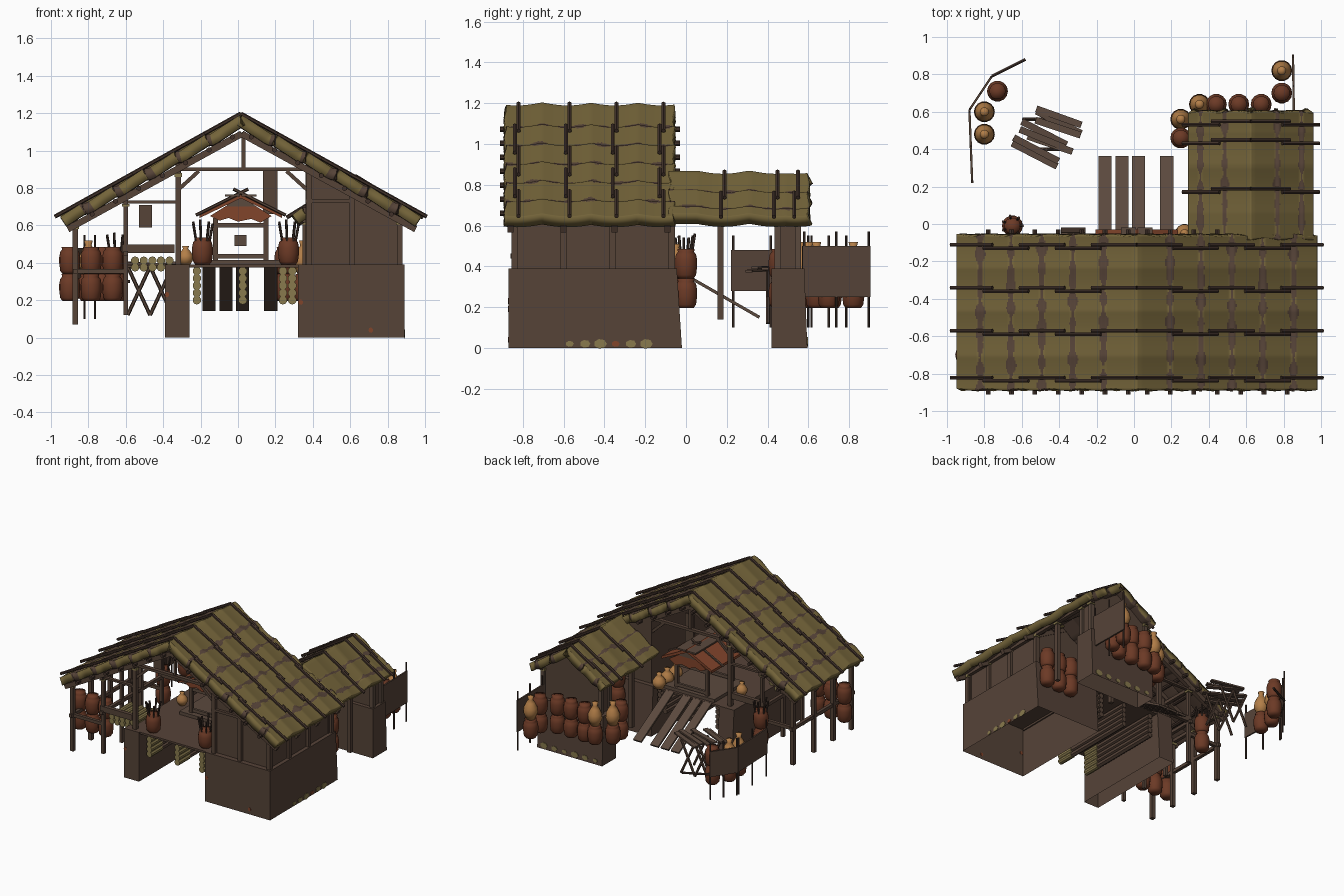
import bpy, math, random
from mathutils import Vector

if "Cube" in bpy.data.objects:
    bpy.data.objects.remove(bpy.data.objects["Cube"])
random.seed(4)

def material(name, c):
    m = bpy.data.materials.new(name)
    m.diffuse_color = (*c, 1)
    m.use_nodes = True
    m.node_tree.nodes["Principled BSDF"].inputs["Base Color"].default_value = m.diffuse_color
    return m
THATCH = material("olive thatch", (0.175, 0.128, 0.042))
WOOD = material("brown wood", (0.092, 0.056, 0.039))
DARK = material("dark stick", (0.052, 0.031, 0.023))
PLANK = material("plank brown", (0.105, 0.067, 0.048))
CLAY = material("red clay", (0.15, 0.042, 0.019))
GOLD = material("golden clay", (0.45, 0.21, 0.065))
RUST = material("rust orange", (0.22, 0.058, 0.024))
LOG = material("pale log", (0.25, 0.195, 0.075))

def mesh(name, verts, faces, *mats, smooth=False):
    me = bpy.data.meshes.new(name)
    me.from_pydata([tuple(v) for v in verts], [], faces)
    for m in mats:
        me.materials.append(m)
    if smooth:
        for p in me.polygons:
            p.use_smooth = True
    ob = bpy.data.objects.new(name, me)
    bpy.context.collection.objects.link(ob)
    return ob

def prism(name, pts, y0, y1, mat):
    n = len(pts)
    v = [(x, y, z) for y in (y0, y1) for x, z in pts]
    f = [tuple(range(n)), tuple(range(2*n-1, n-1, -1))]
    f += [(i, n+i, n+(i+1) % n, (i+1) % n) for i in range(n)]
    return mesh(name, v, f, mat)

def box(name, x0, x1, y0, y1, z0, z1, mat, taper=0, bottom=True):
    v = [(x, y + (taper if k == 0 and y == y1 else 0), z) for k, z in enumerate((z0, z1))
         for x, y in ((x0, y0), (x1, y0), (x1, y1), (x0, y1))]
    f = [(4, 5, 6, 7)] + [(i, (i+1) % 4, 4+(i+1) % 4, 4+i) for i in range(4)]
    if bottom:
        f.append((3, 2, 1, 0))
    return mesh(name, v, f, mat)

def beam(name, p, q, w, h, mat, n=4):
    # bar from p to q with a rectangular (n=4) or round section
    p, q = Vector(p), Vector(q)
    d = (q-p).normalized()
    side = d.cross(Vector((0, 0, 1)))
    side = Vector((1, 0, 0)) if side.length < 0.01 else side.normalized()
    up = side.cross(d)
    k = math.sqrt(2) if n == 4 else 1
    ring = [side*(w/2*k*math.cos(a)) + up*(h/2*k*math.sin(a)) for a in (2*math.pi*(i+0.5)/n for i in range(n))]
    v = [p+r for r in ring] + [q+r for r in ring]
    f = [tuple(range(n-1, -1, -1)), tuple(range(n, 2*n))]
    f += [(i, (i+1) % n, n+(i+1) % n, n+i) for i in range(n)]
    return mesh(name, v, f, mat)

def stick(name, p, q, r, mat=DARK, n=6):
    return beam(name, p, q, 2*r, 2*r, mat, n)

JAR = ((0.0, 0), (0.68, 0), (0.9, 0.12), (1, 0.4), (1, 0.62), (0.9, 0.82), (0.72, 0.9), (0.78, 1), (0.0, 1))
GOURD = ((0.0, 0), (0.6, 0), (1, 0.3), (0.95, 0.5), (0.6, 0.72), (0.32, 0.85), (0.45, 1), (0.0, 1))

def pot(x, y, z, h=0.145, r=0.056, mat=CLAY, prof=JAR, name="clay_pot", n=14):
    v = [(x+r*a*math.cos(2*math.pi*i/n), y+r*a*math.sin(2*math.pi*i/n), z+h*b) for a, b in prof for i in range(n)]
    f = [(j*n+i, j*n+(i+1) % n, (j+1)*n+(i+1) % n, (j+1)*n+i) for j in range(len(prof)-1) for i in range(n)]
    mesh(name, v, f, mat, smooth=True)

def gold(x, y, z, h=0.12, r=0.042):
    pot(x, y, z, h, r, GOLD, GOURD, "golden_gourd")

def pot_stack(x, y, gilded=False, z=0.195):
    pot(x, y, z)
    if gilded:
        gold(x, y, z+0.145, 0.18, 0.053)
    else:
        pot(x, y, z+0.145)

def stick_bundle(x, y, z):
    for i in range(7):
        a = i*0.9
        stick("bundle_stick", (x+0.02*math.cos(a), y+0.02*math.sin(a), z),
              (x+0.055*math.cos(a), y+0.055*math.sin(a), z+0.19+0.01*(i % 3)), 0.007)

def roof(name, xc, half, zr, drop, y0, y1, strip, rows, segs):
    # stepped thatch courses: each flat brown tread meets the olive course below it
    nx, ny = int(half/strip*50), 90
    def height(x, y):
        s = abs(x-xc)
        t = (s/strip) % 1
        lift = drop/half*strip*0.16
        step = lift*(t/0.16 if t < 0.16 and s > strip else 1-max(t-0.16, 0)/0.84)
        near = min(abs(y-r) for r in rows)
        return zr - drop*s/half + step - 0.014*math.cos(min(near/0.12, 1)*math.pi/2)
    v = []
    for j in range(ny+1):
        for i in range(nx+1):
            x = xc - half + 2*half*i/nx
            y = y0 + (y1-y0)*j/ny
            edge = 0.006*math.sin(38*x) if j in (0, ny) else 0
            v.append((x, y+edge, height(x, y)))
    w = nx+1
    f = [(j*w+i, j*w+i+1, (j+1)*w+i+1, (j+1)*w+i) for j in range(ny) for i in range(nx)]
    ob = mesh(name, v, f, THATCH, WOOD, WOOD)
    for p in ob.data.polygons:
        s = abs(p.center.x-xc)/strip
        y, k = p.center.y, int(s+0.25)
        width = 0.1 + 0.06*math.sin(y*13+k*2.1)*math.sin(y*29+k*5) + 0.03*math.sin(y*61+k)
        p.material_index = int(k > 0 and abs(s-k-0.08) < width)
        p.use_smooth = True
    m = ob.modifiers.new("thickness", 'SOLIDIFY')
    m.thickness, m.offset, m.material_offset = 0.06, -1, 1
    # overlapping binding sticks down each slope
    for y in rows:
        for sg in (-1, 1):
            for k in range(segs):
                a, b = half*k/segs, min(half*(k+1.25)/segs, half+0.03)
                o = 0.009*(-1)**k
                stick("roof_binding_stick", (xc+sg*a, y+o, zr-drop*a/half+0.01),
                      (xc+sg*b, y+o, zr-drop*b/half+0.01), 0.011)

ROWS = (-0.83, -0.58, -0.35, -0.12)
roof("main_roof_thatch", 0.015, 0.965, 1.188, 0.535, -0.885, -0.06, 0.165, ROWS, 5)
roof("annex_roof_thatch", 0.625, 0.335, 0.855, 0.205, -0.08, 0.6, 0.13, (0.18, 0.44, 0.54), 2)

# roof purlins and rafters
for sg in (-1, 1):
    for k in range(7):
        s = 0.05 + k*0.125
        z = 1.1 - 0.55*s
        stick("purlin", (0.02+sg*s, -0.912, z), (0.02+sg*s, -0.03, z), 0.014)
    for y in (-0.86, -0.6, -0.35, -0.09):
        beam("rafter", (0.02, y, 1.09), (0.02+sg*0.93, y, 0.58), 0.03, 0.035, WOOD)

# plinths, hollow below
box("right_plinth", 0.32, 0.89, -0.87, -0.045, 0, 0.39, WOOD, 0.025, False)
box("left_plinth", -0.39, -0.26, -0.87, -0.045, 0, 0.39, WOOD, 0.025, False)
box("annex_plinth", 0.32, 0.89, 0.42, 0.58, 0, 0.39, WOOD, 0.015, False)
box("centre_deck", -0.27, 0.33, -0.86, -0.05, 0.375, 0.39, WOOD)

# moss and rust spots near the ground
for i in range(6):
    y = -0.57 + i*0.075
    r = 0.02 + 0.006*(i % 3)
    beam("moss_spot", (0.889, y, 0.02), (0.894, y, 0.02), 2*r, 1.5*r, RUST if i == 3 else LOG, 7)
    x = 0.38 + i*0.09
    beam("annex_moss_spot", (x, 0.594, 0.03), (x, 0.598, 0.03), 2*r, 1.5*r, LOG, 7)
for x, z in ((0.71, 0.04), (0.335, 0.19), (-0.38, 0.23)):
    beam("rust_spot", (x, -0.873, z), (x, -0.868, z), 0.025, 0.03, RUST, 7)

# right room walls and frame
wall = [(0.36, 0.39), (0.865, 0.39), (0.865, 0.66), (0.36, 0.93)]
prism("room_front_wall", wall, -0.83, -0.81, WOOD)
prism("room_back_wall", wall, -0.1, -0.08, WOOD)
box("room_side_wall", 0.845, 0.86, -0.83, -0.08, 0.39, 0.64, WOOD)
box("room_inner_wall", 0.36, 0.375, -0.83, -0.08, 0.39, 0.88, WOOD)
for y in (-0.84, -0.6, -0.36, -0.07):
    beam("side_post", (0.865, y, 0.39), (0.865, y, 0.62), 0.03, 0.03, WOOD)
    box("thatch_tie", 0.845, 0.887, y-0.02, y+0.02, 0.605, 0.625, LOG)
beam("side_sill", (0.87, -0.86, 0.63), (0.87, 0.58, 0.63), 0.03, 0.03, WOOD)
for x, z in ((0.38, 0.89), (0.61, 0.8)):
    beam("room_front_post", (x, -0.84, 0.39), (x, -0.84, z), 0.03, 0.03, WOOD)
beam("room_upper_rail", (0.36, -0.84, 0.73), (0.62, -0.84, 0.73), 0.02, 0.02, WOOD)

# open hall frames and left lean-to
for y in (-0.83, -0.1):
    beam("tie_beam", (-0.34, y, 0.9), (0.4, y, 0.9), 0.03, 0.02, WOOD)
    beam("king_post", (0.03, y, 0.9), (0.03, y, 1.1), 0.02, 0.02, WOOD)
    beam("lean_to_beam", (-0.62, y, 0.725), (-0.32, y, 0.725), 0.025, 0.015, WOOD)
    for sg, x in ((1, -0.32), (-1, 0.37)):
        beam("knee_brace", (x, y, 0.79), (x+sg*0.11, y, 0.89), 0.02, 0.02, WOOD)
    beam("lean_to_rail", (-0.88, y, 0.355), (-0.6, y, 0.355), 0.025, 0.025, WOOD)
    beam("lean_to_top_rail", (-0.62, y, 0.475), (-0.34, y, 0.475), 0.03, 0.045, WOOD)
    box("post_tie", -0.34, -0.3, y-0.02, y+0.02, 0.86, 0.88, LOG)
    box("middle_post_tie", -0.62, -0.58, y-0.02, y+0.02, 0.7, 0.715, LOG)
for y in (-0.83, -0.6, -0.36, -0.1):
    beam("outer_post", (-0.87, y, 0.07), (-0.87, y, 0.66), 0.03, 0.03, WOOD)
    beam("middle_post", (-0.6, y, 0.12), (-0.6, y, 0.78), 0.024, 0.024, WOOD)
    if y in (-0.83, -0.1):
        beam("hall_post", (-0.32, y, 0.39), (-0.32, y, 0.96), 0.03, 0.03, WOOD)
    box("outer_post_tie", -0.89, -0.85, y-0.02, y+0.02, 0.58, 0.6, LOG)
for x, z in ((-0.87, 0.355), (-0.87, 0.61), (-0.6, 0.725), (-0.6, 0.45), (-0.32, 0.89)):
    beam("long_rail", (x, -0.86, z), (x, -0.07, z), 0.025, 0.025, WOOD)
for i in range(5):
    for z in (0.375, 0.412):
        stick("stored_log", (-0.55+i*0.046, -0.8, z), (-0.55+i*0.046, -0.55, z), 0.022, LOG, 10)

# logs stacked under the deck, pale front ends
for x in (-0.22, 0.025, 0.24, 0.29):
    for k in range(5):
        z = 0.2+k*0.039
        stick("deck_log_end", (x, -0.8, z), (x, -0.66, z), 0.023, LOG, 10)
        stick("deck_log", (x, -0.66, z), (x, -0.08, z), 0.021, WOOD)

# rear ramp planks
for x in (-0.155, -0.065, 0.025, 0.175):
    beam("ramp_plank", (x, -0.05, 0.385), (x, 0.36, 0.15), 0.07, 0.015, PLANK)

# hanging boards
box("hanging_board", 0.135, 0.21, -0.3, -0.288, 0.66, 0.91, WOOD)
box("hanging_board", -0.53, -0.46, -0.3, -0.288, 0.59, 0.71, WOOD)

# small shrine on the deck
box("shrine_table", -0.2, 0.24, -0.45, -0.07, 0.39, 0.415, PLANK)
for y in (-0.41, -0.1):
    for x in (-0.12, 0.15):
        beam("shrine_post", (x, y, 0.41), (x, y, 0.64), 0.025, 0.025, WOOD)
    for z in (0.435, 0.6):
        beam("shrine_rail", (-0.12, y, z), (0.15, y, z), 0.02, 0.025, PLANK)
    for sg in (-1, 1):
        stick("shrine_crossed_stick", (0.015+sg*0.24, y-0.05, 0.655), (0.015-sg*0.04, y-0.05, 0.795), 0.009, WOOD)
box("shrine_plaque", -0.02, 0.045, -0.27, -0.26, 0.49, 0.55, PLANK)
for sg in (-1, 1):
    prism("shrine_roof", [(0.015, 0.77), (0.015+sg*0.22, 0.66), (0.015+sg*0.22, 0.64), (0.015, 0.745)], -0.46, -0.03, RUST)
    beam("shrine_ridge_board", (0.015+sg*0.045, -0.47, 0.76), (0.015+sg*0.045, -0.02, 0.76), 0.08, 0.012, PLANK)
skirt = [(-0.15, 0.65), (-0.1, 0.625), (-0.05, 0.64), (0.0, 0.62), (0.07, 0.635), (0.12, 0.615), (0.18, 0.65), (0.1, 0.7), (-0.07, 0.7)]
for y in (-0.45, -0.05):
    prism("shrine_gable_skirt", skirt, y, y+0.01, RUST)
    prism("shrine_gable_top", [(-0.07, 0.7), (0.1, 0.7), (0.015, 0.76)], y, y+0.01, PLANK)

# annex walls and posts
prism("annex_wall", [(0.36, 0.39), (0.865, 0.39), (0.865, 0.64), (0.62, 0.78), (0.36, 0.64)], 0.45, 0.55, WOOD)
for x in (0.36, 0.865):
    beam("annex_post", (x, 0.17, 0.14), (x, 0.17, 0.63), 0.03, 0.03, WOOD)
    for y in (0.45, 0.55):
        beam("annex_corner_post", (x, y, 0.39), (x, y, 0.63), 0.03, 0.03, PLANK)
    for y in (0.17, 0.45, 0.55):
        box("annex_post_tie", x-0.02, x+0.022, y-0.02, y+0.02, 0.605, 0.625, LOG)
beam("annex_inner_sill", (0.36, -0.08, 0.63), (0.36, 0.58, 0.63), 0.03, 0.03, WOOD)

# clay pots hung in double rows, a few topped by gourds
for x in (-0.9, -0.785, -0.67):
    pot_stack(x, -0.7)
for x in (0.6, 0.71, 0.82):
    pot_stack(x, 0.0)
for x, y, g in ((0.25, 0.56, 1), (0.25, 0.46, 0), (0.35, 0.64, 1), (0.44, 0.64, 0), (0.56, 0.64, 0), (0.68, 0.64, 0),
                (0.79, 0.7, 0), (0.79, 0.82, 1), (-0.65, -0.01, 0), (-0.8, 0.48, 1), (-0.8, 0.6, 1), (-0.73, 0.71, 0)):
    pot_stack(x, y, g)
for x, y in ((-0.19, -0.79), (0.27, -0.79)):
    pot(x, y, 0.39)
    stick_bundle(x, y, 0.42)
stick_bundle(-0.65, -0.01, 0.35)
gold(-0.28, -0.3, 0.39, 0.1)
for y in (-0.05, -0.15, -0.26):
    gold(0.27, y, 0.39, 0.12, 0.05)

# board fences with thin stakes
def fence(pts, z0, z1):
    for p, q in zip(pts, pts[1:]):
        z = (z0+z1)/2
        beam("fence_board", (*p, z), (*q, z), 0.012, z1-z0, WOOD)
        for t in (0.03, 0.5, 0.97):
            x, y = p[0]+(q[0]-p[0])*t, p[1]+(q[1]-p[1])*t
            stick("fence_stake", (x, y, 0.1), (x, y, z1+0.07), 0.006)
fence([(0.855, 0.57), (0.85, 0.905)], 0.25, 0.5)
fence([(-0.865, 0.22), (-0.88, 0.61), (-0.76, 0.79)], 0.28, 0.48)
stick("fence_rail", (-0.76, 0.79, 0.3), (-0.58, 0.88, 0.3), 0.009)

# broken trestle of loose planks behind the house
for i in range(8):
    c = Vector((-0.53+0.014*i, 0.37+0.029*i, 0.38+0.015*(i % 2)))
    c += Vector((random.uniform(-0.02, 0.06), 0, 0))
    d = Vector((0.12, -0.05+0.015*random.uniform(-1, 1), 0.015*random.uniform(-1, 1)))
    beam("loose_plank", c-d, c+d, 0.036, 0.012, PLANK)
for y in (0.4, 0.56):
    for x in (-0.56, -0.44):
        stick("trestle_leg", (x-0.03, y, 0.12), (x+0.09, y, 0.38), 0.01, WOOD)
        stick("trestle_leg", (x+0.09, y, 0.12), (x-0.03, y, 0.38), 0.01, WOOD)
